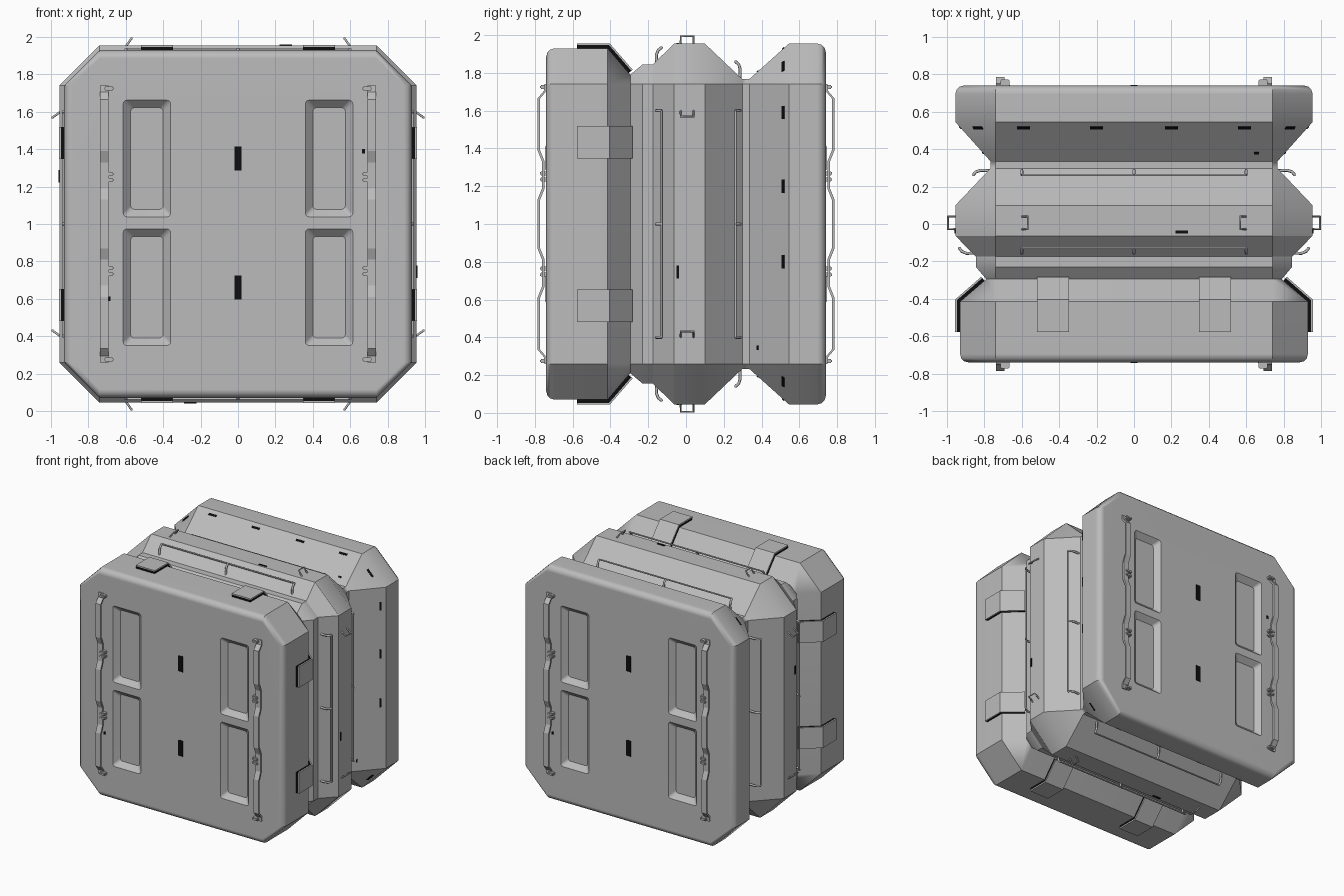
import bpy, bmesh, math
from mathutils import Matrix, Vector

if "Cube" in bpy.data.objects:
    bpy.data.objects.remove(bpy.data.objects["Cube"])


def material(name, v):
    m = bpy.data.materials.new(name)
    m.use_nodes = True
    col = (v, v, v, 1)
    m.diffuse_color = col
    m.node_tree.nodes["Principled BSDF"].inputs["Base Color"].default_value = col
    return m


GREY = material("hull_grey", 0.5)
BLACK = material("slot_black", 0.004)
CENTRE = Matrix.Translation((0, 0, 1))
SIDES = ["top", "left", "bottom", "right"]
SPIN = [CENTRE @ Matrix.Rotation(k * math.pi / 2, 4, "Y") for k in range(4)]
FACES = {"front": CENTRE, "back": CENTRE @ Matrix.Rotation(math.pi, 4, "Z")}


def finish(name, bm, mat, matrix=CENTRE):
    bmesh.ops.recalc_face_normals(bm, faces=bm.faces)
    me = bpy.data.meshes.new(name)
    bm.to_mesh(me)
    bm.free()
    me.materials.append(mat)
    ob = bpy.data.objects.new(name, me)
    ob.matrix_world = matrix
    bpy.context.collection.objects.link(ob)
    return ob


def activate(ob):
    bpy.ops.object.select_all(action="DESELECT")
    ob.select_set(True)
    bpy.context.view_layer.objects.active = ob


def copies(ob, part, places):
    """Link one mesh to several placements."""
    names = list(places)
    ob.name = names[0] + "_" + part
    ob.matrix_world = places[names[0]]
    for n in names[1:]:
        dup = bpy.data.objects.new(n + "_" + part, ob.data)
        dup.matrix_world = places[n]
        bpy.context.collection.objects.link(dup)


def loft(bm, rings):
    """Skin a list of closed loops and cap both ends."""
    loops = [[bm.verts.new(p) for p in ring] for ring in rings]
    for a, b in zip(loops, loops[1:]):
        for i in range(len(a)):
            j = (i + 1) % len(a)
            bm.faces.new((a[i], a[j], b[j], b[i]))
    bm.faces.new(loops[0])
    bm.faces.new(loops[-1])


def prism(bm, profile, u0, u1, matrix=Matrix()):
    """Extrude a (y, z) profile along x."""
    loft(bm, [[matrix @ Vector((u, y, z)) for y, z in profile] for u in (u0, u1)])


def box(bm, x, y, z):
    prism(bm, [(y[0], z[0]), (y[1], z[0]), (y[1], z[1]), (y[0], z[1])], x[0], x[1])


def rods(name, paths, radius):
    """Round rods along polylines, as one mesh."""
    cu = bpy.data.curves.new(name, "CURVE")
    cu.dimensions = "3D"
    cu.bevel_depth = radius
    cu.bevel_resolution = 2
    cu.use_fill_caps = True
    for path in paths:
        sp = cu.splines.new("POLY")
        sp.points.add(len(path) - 1)
        for p, co in zip(sp.points, path):
            p.co = (*co, 1)
    cu.materials.append(GREY)
    ob = bpy.data.objects.new(name, cu)
    bpy.context.collection.objects.link(ob)
    activate(ob)
    bpy.ops.object.convert(target="MESH")
    ob = bpy.context.view_layer.objects.active
    bpy.ops.object.shade_smooth_by_angle(angle=0.8)
    return ob


# Hull: octagonal rings whose flat sides move in and out along y
CORNER, WIDE = 0.74, 0.955


def rounded_end(y, r, sign, rad=0.045):
    angles = [i * math.pi / 6 for i in range(4)]
    return [(y - sign * rad * (1 - math.cos(a)), r - rad * (1 - math.sin(a))) for a in angles]


profile = rounded_end(-0.74, 0.93, -1)
profile += [(-0.415, 0.93), (-0.295, 0.79), (-0.23, 0.845), (-0.175, 0.845), (-0.063, WIDE),
            (0.1, WIDE), (0.298, 0.767), (0.335, 0.767), (0.545, WIDE)]
profile += rounded_end(0.74, WIDE, 1)[::-1]


def octagon(y, r):
    c = CORNER
    return [(r, y, c), (c, y, r), (-c, y, r), (-r, y, c),
            (-r, y, -c), (-c, y, -r), (c, y, -r), (r, y, -c)]


bm = bmesh.new()
loft(bm, [octagon(y, r) for y, r in profile])
hull = finish("hull", bm, GREY)


# Recessed panels with sloping walls, cut from both end faces
def rounded_rect(cx, cz, y, hx, hz, rad=0.02):
    pts = []
    for q, (sx, sz) in enumerate([(1, 1), (-1, 1), (-1, -1), (1, -1)]):
        for i in range(4):
            a = (q + i / 3) * math.pi / 2
            pts.append((cx + sx * (hx - rad) + rad * math.cos(a), y,
                        cz + sz * (hz - rad) + rad * math.sin(a)))
    return pts


bm = bmesh.new()
for end in (-1, 1):
    for cx in (-0.487, 0.487):
        for cz in (-0.338, 0.35):
            loft(bm, [rounded_rect(cx, cz, end * (0.7 + d), 0.087 + d, 0.272 + d)
                      for d in (0, 0.06)])
cutter = finish("panel_cutter", bm, GREY)
cutter.hide_render = True
mod = hull.modifiers.new("panels", "BOOLEAN")
mod.operation = "DIFFERENCE"
mod.solver = "EXACT"
mod.object = cutter
activate(hull)
bpy.ops.object.modifier_apply(modifier=mod.name)
bpy.data.objects.remove(cutter)
bpy.ops.object.shade_smooth_by_angle(angle=0.6)
mod = hull.modifiers.new("normals", "WEIGHTED_NORMAL")
mod.keep_sharp = True

places = dict(zip(["top", "left", "bottom", "right"], SPIN))


# Latch plates folded over the front section, with a dark pad underneath
def fold(d):
    return [(-0.578, 0.93 + d), (-0.415 + 0.43 * d, 0.93 + d), (-0.302 + 0.75 * d, 0.8 + 0.66 * d)]


for part, d0, d1, mat, trim in (("latch_pads", -0.005, 0.017, BLACK, 0.002),
                                ("latch_covers", 0.017, 0.026, GREY, 0)):
    bm = bmesh.new()
    for cx in (-0.433, 0.433):
        prism(bm, fold(d0) + fold(d1)[::-1], cx - 0.086 + trim, cx + 0.086 - trim)
    copies(finish(part, bm, mat), part, places)

# Grab rails along the slopes of the middle section, on curved hooks
rails, hooks = [], []
for pts in ([(-0.155, 0.84), (-0.157, 0.895), (-0.147, 0.92), (-0.128, 0.935)],
            [(0.285, 0.765), (0.287, 0.82), (0.279, 0.845), (0.262, 0.86)]):
    y, r = pts[-1]
    rails.append([(-0.6, y, r), (0.6, y, r)])
    hooks += [[(u, *p) for p in pts] for u in (-0.6, 0, 0.6)]
copies(rods("rails", rails, 0.006), "grab_rails", places)
copies(rods("hooks", hooks, 0.008), "rail_hooks", places)

# Tilted lashing loops on the middle ridge
loops = [[(s * 0.603, -0.028, 0.945), (s * 0.568, -0.028, 0.994),
          (s * 0.568, 0.04, 0.994), (s * 0.603, 0.04, 0.945)] for s in (-1, 1)]
copies(rods("loops", loops, 0.006), "lashing_loops", places)

# Wavy handle bars and their clamps on the end faces
half = [(0.74, 0.742), (0.705, 0.745), (0.665, 0.779), (0.39, 0.779),
        (0.33, 0.755), (0.19, 0.755), (0.13, 0.779)]
wave = half + [(-z, y) for z, y in half[::-1]]
bar = [(-y + 0.007, z) for z, y in wave] + [(-y - 0.007, z) for z, y in wave[::-1]]
bm = bmesh.new()
for s in (-1, 1):
    prism(bm, bar, s * 0.692, s * 0.737)
copies(finish("bars", bm, GREY), "handle_bars", FACES)

bm = bmesh.new()
for s in (-1, 1):
    for z in (0.725, 0.268, 0.235):
        for zz in (z, -z):
            box(bm, (s * 0.665, s * 0.715), (-0.772, -0.735), (zz - 0.011, zz + 0.011))
bmesh.ops.bevel(bm, geom=bm.edges[:], offset=0.005, segments=2, affect="EDGES")
copies(finish("clamps", bm, GREY), "handle_clamps", FACES)

# Dark slots on the end faces
bm = bmesh.new()
for z in (0.35, -0.34):
    box(bm, (-0.02, 0.02), (-0.743, -0.737), (z - 0.064, z + 0.064))
for x, z in ((0.67, 0.39), (-0.69, -0.4)):
    box(bm, (x - 0.008, x + 0.008), (-0.743, -0.737), (z - 0.012, z + 0.012))
copies(finish("slots", bm, BLACK), "face_slots", FACES)


# Dark marks lying on the ridge, the rear slope and the rear corner slope
def mark(bm, u, y, r, slope, length, matrix, width=0.008):
    along = Vector((1, slope)).normalized() * width
    out = Vector((-slope, 1)).normalized() * 0.004
    p = Vector((y, r))
    quad = [p - along - out, p + along - out, p + along + out, p - along + out]
    prism(bm, [tuple(q) for q in quad], u - length / 2, u + length / 2, matrix)


SLOPE = (WIDE - 0.767) / 0.21
rear = lambda y: 0.767 + (y - 0.335) * SLOPE
bm = bmesh.new()
for k in range(4):
    turn = Matrix.Rotation(k * math.pi / 2, 4, "Y")
    mark(bm, 0.255, -0.043, WIDE, 0, 0.068, turn, 0.007)
    mark(bm, 0.655, 0.38, rear(0.38), SLOPE, 0.025, turn, 0.006)
    for u in (-0.59, -0.2, 0.2, 0.59):
        if (k, u) != (1, 0.59):
            mark(bm, u, 0.515, rear(0.515), SLOPE, 0.07, turn)
    diagonal = Matrix.Rotation((k + 0.5) * math.pi / 2, 4, "Y")
    root = math.sqrt(2)
    mark(bm, 0, 0.515, (rear(0.515) + CORNER) / root, SLOPE / root, 0.07, diagonal)
finish("slope_marks", bm, BLACK)
